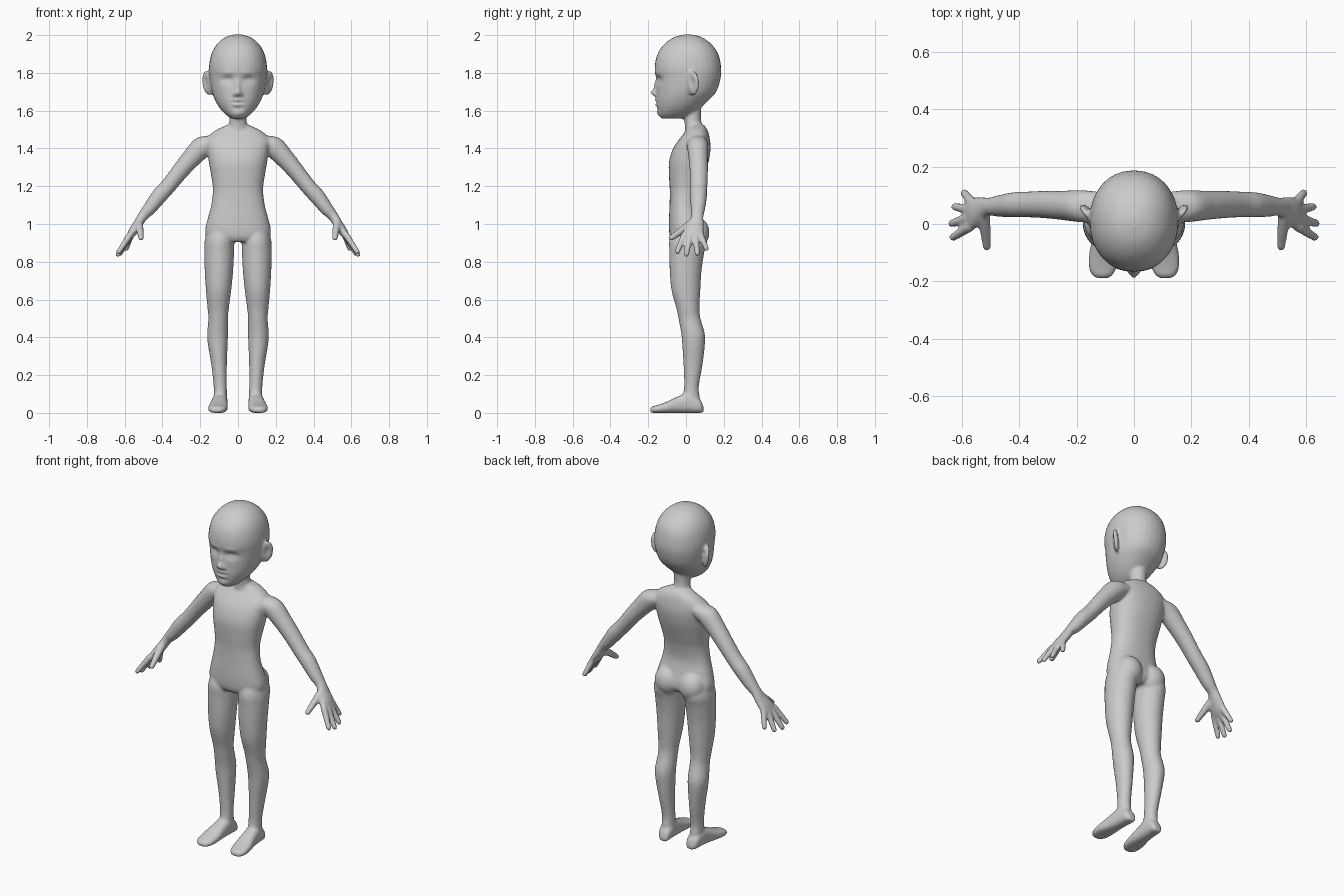
import bpy, bmesh, math
from mathutils import Vector, Matrix

X, Y, Z = Vector((1, 0, 0)), Vector((0, 1, 0)), Vector((0, 0, 1))
bm = bmesh.new()


def resample(rows, n):
    """Catmull-Rom interpolation of tuples of numbers."""
    out = []
    for i in range(len(rows) - 1):
        a, b, c, d = (rows[max(0, min(len(rows) - 1, i + k))] for k in (-1, 0, 1, 2))
        for j in range(n):
            t = j / n
            out.append([0.5 * (2 * q + (r - p) * t + (2 * p - 5 * q + 4 * r - s) * t * t
                               + (3 * q - p - 3 * r + s) * t ** 3)
                        for p, q, r, s in zip(a, b, c, d)])
    return out + [list(rows[-1])]


def loft(rows, u=X, v=Y, side=1, power=2.0, steps=5, seg=32):
    """Closed skin through superellipse rings; row = (x, y, z, half_u, half_v)."""
    rings = []
    for x, y, z, a, b in resample(rows, steps):
        ring = []
        for k in range(seg):
            c, s = math.cos(2 * math.pi * k / seg), math.sin(2 * math.pi * k / seg)
            cu = math.copysign(abs(c) ** (2 / power), c) * max(a, 0.003)
            sv = math.copysign(abs(s) ** (2 / power), s) * max(b, 0.003)
            p = Vector((x, y, z)) + u * cu + v * sv
            ring.append(bm.verts.new((p.x * side, p.y, p.z)))
        rings.append(ring)
    for r0, r1 in zip(rings, rings[1:]):
        for k in range(seg):
            m = (k + 1) % seg
            bm.faces.new((r0[k], r0[m], r1[m], r1[k]))
    bm.faces.new(rings[0][::-1])
    bm.faces.new(rings[-1])


def upright(rows, **kw):
    """Vertical loft; row = (x, z, half_width, y_front, y_back)."""
    loft([(x, (f + b) / 2, z, w, (b - f) / 2) for x, z, w, f, b in rows], **kw)


def capsule(p, q, r0, r1, side):
    p, q = Vector(p), Vector(q)
    d = (q - p).normalized()
    u = d.orthogonal().normalized()
    rows = []
    for c, r, start in ((p, r0, -90), (q, r1, 0)):
        for deg in range(start, start + 91, 15):
            t = math.radians(deg)
            rows.append((*(c + d * r * math.sin(t)), r * math.cos(t), r * math.cos(t)))
    loft(rows, u, d.cross(u), side, steps=1, seg=16)


def ellipsoid(center, radii, rot=Matrix()):
    bmesh.ops.create_uvsphere(bm, u_segments=24, v_segments=16, radius=1,
                              matrix=Matrix.Translation(center) @ rot @ Matrix.Diagonal((*radii, 1)))


# Head
upright([(0, 2.003, .02, -.01, .03), (0, 1.988, .068, -.065, .085), (0, 1.952, .112, -.115, .135),
         (0, 1.90, .141, -.151, .171), (0, 1.83, .154, -.166, .186), (0, 1.77, .151, -.159, .183),
         (0, 1.70, .139, -.158, .16), (0, 1.65, .119, -.158, .115), (0, 1.61, .094, -.153, .07),
         (0, 1.58, .066, -.147, .03), (0, 1.558, .035, -.13, -.02)], power=2.15)

# Neck
upright([(0, 1.70, .05, 0, .09), (0, 1.60, .046, -.012, .08), (0, 1.55, .045, -.01, .08),
         (0, 1.51, .054, -.005, .092), (0, 1.46, .08, -.01, .11)])

# Torso
upright([(0, 1.525, .055, .01, .095), (0, 1.495, .12, 0, .115), (0, 1.45, .168, -.035, .126),
         (0, 1.40, .165, -.068, .13), (0, 1.33, .155, -.09, .12), (0, 1.25, .141, -.09, .097),
         (0, 1.18, .133, -.086, .077), (0, 1.10, .142, -.087, .068), (0, 1.03, .16, -.09, .082),
         (0, .97, .174, -.09, .098), (0, .93, .165, -.085, .095), (0, .905, .12, -.07, .07)], power=2.3)

for s in (1, -1):
    # Ears
    ear_rot = Matrix.Rotation(s * math.radians(8), 4, 'Y') @ Matrix.Rotation(-s * math.radians(40), 4, 'Z')
    ellipsoid((s * .16, .036, 1.746), (.016, .041, .067), ear_rot)

    # Arm and palm
    loft([(.11, .06, 1.44, .045, .05), (.18, .062, 1.415, .058, .056), (.25, .065, 1.345, .051, .051),
          (.31, .068, 1.275, .045, .048), (.37, .068, 1.20, .042, .045), (.42, .067, 1.145, .042, .044),
          (.47, .063, 1.08, .035, .038), (.505, .06, 1.04, .027, .032), (.53, .05, 1.0, .025, .044),
          (.56, .037, .955, .023, .056), (.58, .033, .925, .015, .052)],
         Vector((.76, 0, .65)), Y, s)

    # Fingers and thumb
    for a, b in (((.573, -.010, .94), (.631, -.046, .853)), ((.58, .019, .93), (.636, .002, .839)),
                 ((.577, .05, .93), (.624, .06, .844)), ((.565, .076, .945), (.592, .108, .87))):
        capsule(a, b, .018, .0145, s)
    capsule((.525, .025, 1.0), (.517, -.035, .957), .023, .019, s)
    capsule((.517, -.035, .957), (.513, -.079, .925), .019, .015, s)

    # Buttock
    ellipsoid((s * .08, .05, .955), (.076, .074, .085))

    # Leg
    upright([(.09, 1.0, .06, -.06, .09), (.098, .92, .077, -.088, .112), (.1, .85, .079, -.088, .097),
             (.101, .75, .075, -.086, .082), (.103, .65, .067, -.077, .076), (.105, .55, .056, -.05, .071),
             (.105, .50, .052, -.04, .077), (.108, .42, .055, -.025, .099), (.107, .36, .052, -.02, .1),
             (.1, .25, .041, -.013, .087), (.094, .14, .035, -.01, .068), (.093, .08, .035, -.02, .073),
             (.093, .03, .03, -.02, .07)], side=s)

    # Foot
    foot = [(.088, .093, .02, .03), (.092, .075, .035, .07), (.095, .02, .04, .105), (.099, -.04, .044, .088),
            (.105, -.10, .051, .06), (.109, -.15, .049, .042), (.11, -.178, .036, .034), (.11, -.189, .02, .026)]
    loft([(x, y, h / 2, w, h / 2) for x, y, w, h in foot], X, Z, s, power=2.6)

bmesh.ops.recalc_face_normals(bm, faces=bm.faces)
mesh = bpy.data.meshes.new("body")
bm.to_mesh(mesh)
bm.free()
body = bpy.data.objects.new("body", mesh)
bpy.context.collection.objects.link(body)
bpy.context.view_layer.objects.active = body
body.select_set(True)

# Fuse the parts into one soft skin
fuse = body.modifiers.new("fuse", 'REMESH')
fuse.mode = 'VOXEL'
fuse.voxel_size = .007
soft = body.modifiers.new("soften", 'SMOOTH')
soft.factor, soft.iterations = .5, 7
for name in ("fuse", "soften"):
    bpy.ops.object.modifier_apply(modifier=name)

# Face relief: (x, z, spread_x, spread_z, push along y)
face = [(0, 1.695, .017, .017, -.028), (0, 1.73, .014, .028, -.012),
        (.018, 1.685, .010, .010, -.010), (.055, 1.762, .032, .020, .015),
        (.055, 1.757, .020, .010, -.005), (.05, 1.80, .04, .014, -.004),
        (0, 1.657, .026, .007, -.007), (0, 1.644, .034, .004, .006),
        (0, 1.631, .024, .007, -.007), (0, 1.612, .026, .008, .004), (0, 1.585, .03, .015, -.004)]
ear_dent = Vector((.178, .026, 1.75))
for v in body.data.vertices:
    x, y, z = abs(v.co.x), v.co.y, v.co.z
    if z < 1.55:
        continue
    if y < -.05:
        for fx, fz, sx, sz, push in face:
            v.co.y += push * math.exp(-((x - fx) / sx) ** 2 - ((z - fz) / sz) ** 2)
    elif x > .14:
        d = Vector((x, y, (z - 1.75) * .55 + 1.75)) - ear_dent
        g = .010 * math.exp(-(d.length / .018) ** 2)
        v.co.x -= math.copysign(g * .77, v.co.x)
        v.co.y += g * .64

bpy.ops.object.shade_smooth()
